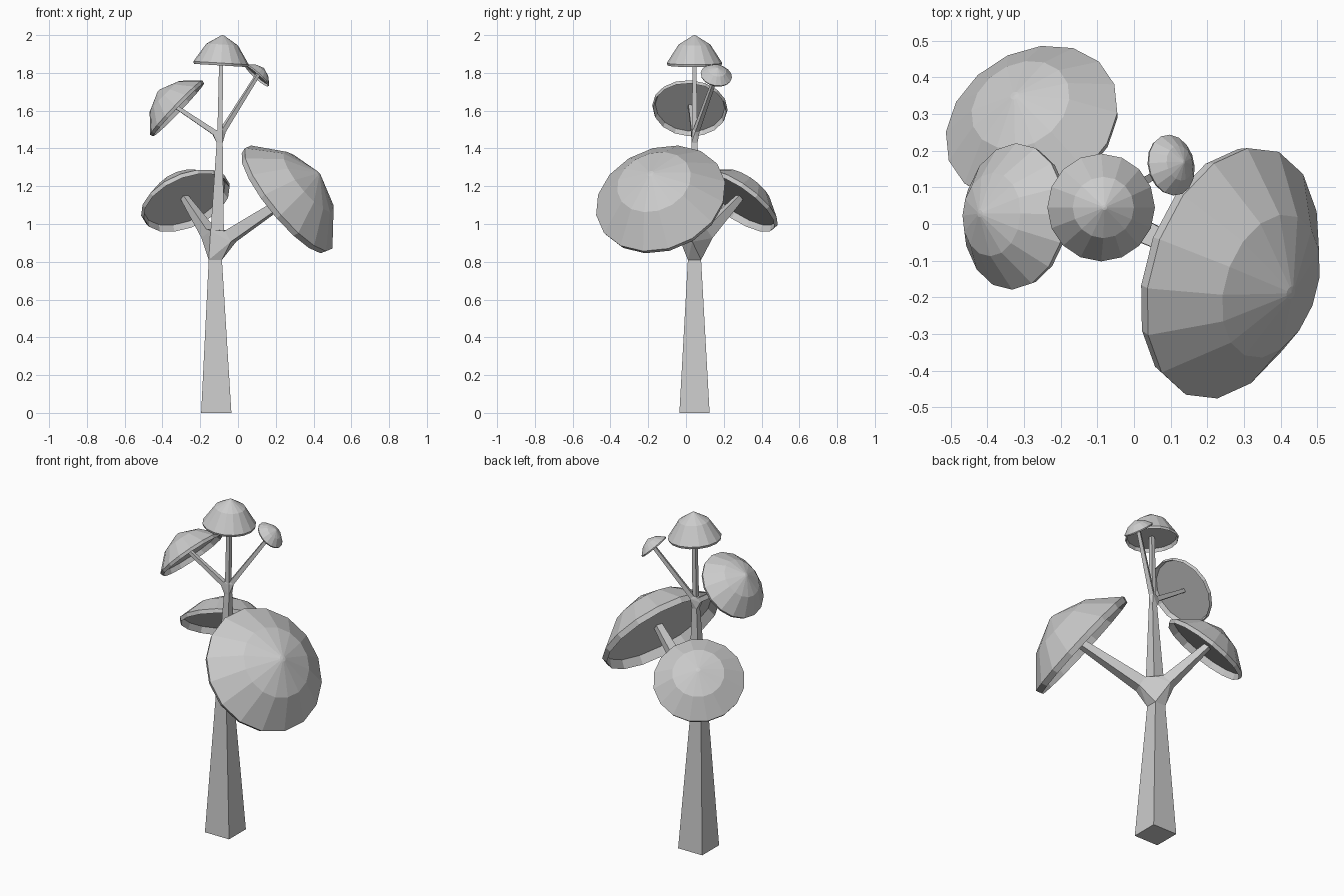
import bpy, bmesh, math
from mathutils import Vector

old = bpy.data.objects.get("Cube")
if old:
    bpy.data.objects.remove(old, do_unlink=True)

grey = bpy.data.materials.new("plain_grey")
grey.use_nodes = True
colour = (0.6, 0.6, 0.6, 1)
grey.diffuse_color = colour
grey.node_tree.nodes["Principled BSDF"].inputs["Base Color"].default_value = colour


def finish(name, bm):
    bmesh.ops.recalc_face_normals(bm, faces=bm.faces)
    mesh = bpy.data.meshes.new(name)
    bm.to_mesh(mesh)
    bm.free()
    mesh.materials.append(grey)
    obj = bpy.data.objects.new(name, mesh)
    bpy.context.collection.objects.link(obj)
    return obj


def square(centre, axis, half):
    """Corners of a square section facing along axis."""
    axis = Vector(axis).normalized()
    if abs(axis.z) > 0.98:
        side, up = Vector((1, 0, 0)), Vector((0, 1, 0))
    else:
        side = axis.cross(Vector((0, 0, 1))).normalized()
        up = side.cross(axis)
    return [Vector(centre) + side * sx * half + up * sy * half
            for sx, sy in ((-1, -1), (1, -1), (1, 1), (-1, 1))]


def limb(name, start, end, half_start, half_end):
    """Tapered square limb; returns its first and last sections."""
    axis = Vector(end) - Vector(start)
    first, last = square(start, axis, half_start), square(end, axis, half_end)
    bm = bmesh.new()
    a = [bm.verts.new(p) for p in first]
    b = [bm.verts.new(p) for p in last]
    bm.faces.new(a[::-1])
    bm.faces.new(b)
    for i in range(4):
        j = (i + 1) % 4
        bm.faces.new((a[i], a[j], b[j], b[i]))
    finish(name, bm)
    return first, last


def fork(name, sections):
    """Faceted joint wrapped around the limb ends."""
    bm = bmesh.new()
    for section in sections:
        for p in section:
            bm.verts.new(p)
    bmesh.ops.convex_hull(bm, input=bm.verts[:])
    finish(name, bm)


def cap(name, centre, axis, radius, height, sides=16):
    """Faceted dome with a thin rim and a recessed flat underside."""
    axis = Vector(axis).normalized()
    turn = Vector((0, 0, 1)).rotation_difference(axis)
    r = radius
    profile = [(0.92 * r, 0.1 * r), (0.97 * r, -0.04 * r), (r, 0.05 * r),
               (0.57 * r, 0.68 * height), (0.05 * r, 0.99 * height)]
    bm = bmesh.new()
    rings = []
    for rad, z in profile:
        ring = []
        for i in range(sides):
            t = math.tau * i / sides
            p = Vector((rad * math.cos(t), rad * math.sin(t), z))
            ring.append(bm.verts.new(Vector(centre) + turn @ p))
        rings.append(ring)
    bm.faces.new(rings[0][::-1])
    for low, high in zip(rings, rings[1:]):
        for i in range(sides):
            j = (i + 1) % sides
            bm.faces.new((low[i], low[j], high[j], high[i]))
    tip = bm.verts.new(Vector(centre) + axis * height)
    for i in range(sides):
        bm.faces.new((rings[-1][i], rings[-1][(i + 1) % sides], tip))
    finish(name, bm)


# Cap placement: centre, axis, radius, height
caps = {
    "large_cap": ((0.255, -0.13, 1.125), (0.75, -0.25, 0.615), 0.355, 0.233),
    "back_cap": ((-0.275, 0.27, 1.12), (-0.34, 0.54, 0.77), 0.25, 0.15),
    "side_cap": ((-0.32, 0.02, 1.61), (-0.72, 0.06, 0.69), 0.2, 0.14),
    "top_cap": ((-0.09, 0.045, 1.845), (0.06, 0, 1), 0.147, 0.155),
    "small_cap": ((0.1, 0.16, 1.785), (0.65, 0.15, 0.72), 0.084, 0.055),
}
for name, values in caps.items():
    cap(name, *values)


def under(name):
    """Point just inside the underside of a cap."""
    centre, axis, radius, _ = caps[name]
    return Vector(centre) + Vector(axis).normalized() * radius * 0.12


# Trunk and lower fork
trunk = limb("trunk", (-0.115, 0.045, 0), (-0.12, 0.045, 0.81), 0.08, 0.035)
upper = limb("upper_trunk", (-0.11, 0.045, 0.965), (-0.097, 0.045, 1.43), 0.035, 0.016)
large = limb("large_branch", (-0.04, 0.01, 0.935), under("large_cap"), 0.034, 0.019)
back = limb("back_branch", (-0.155, 0.105, 0.95), under("back_cap"), 0.032, 0.016)
fork("lower_fork", [trunk[1], upper[0], large[0], back[0]])

# Upper fork and twigs
top = limb("top_twig", (-0.096, 0.045, 1.49), under("top_cap"), 0.013, 0.011)
side = limb("side_twig", (-0.125, 0.042, 1.485), under("side_cap"), 0.014, 0.01)
small = limb("small_twig", (-0.08, 0.055, 1.495), under("small_cap"), 0.013, 0.009)
fork("upper_fork", [upper[1], top[0], side[0], small[0]])
